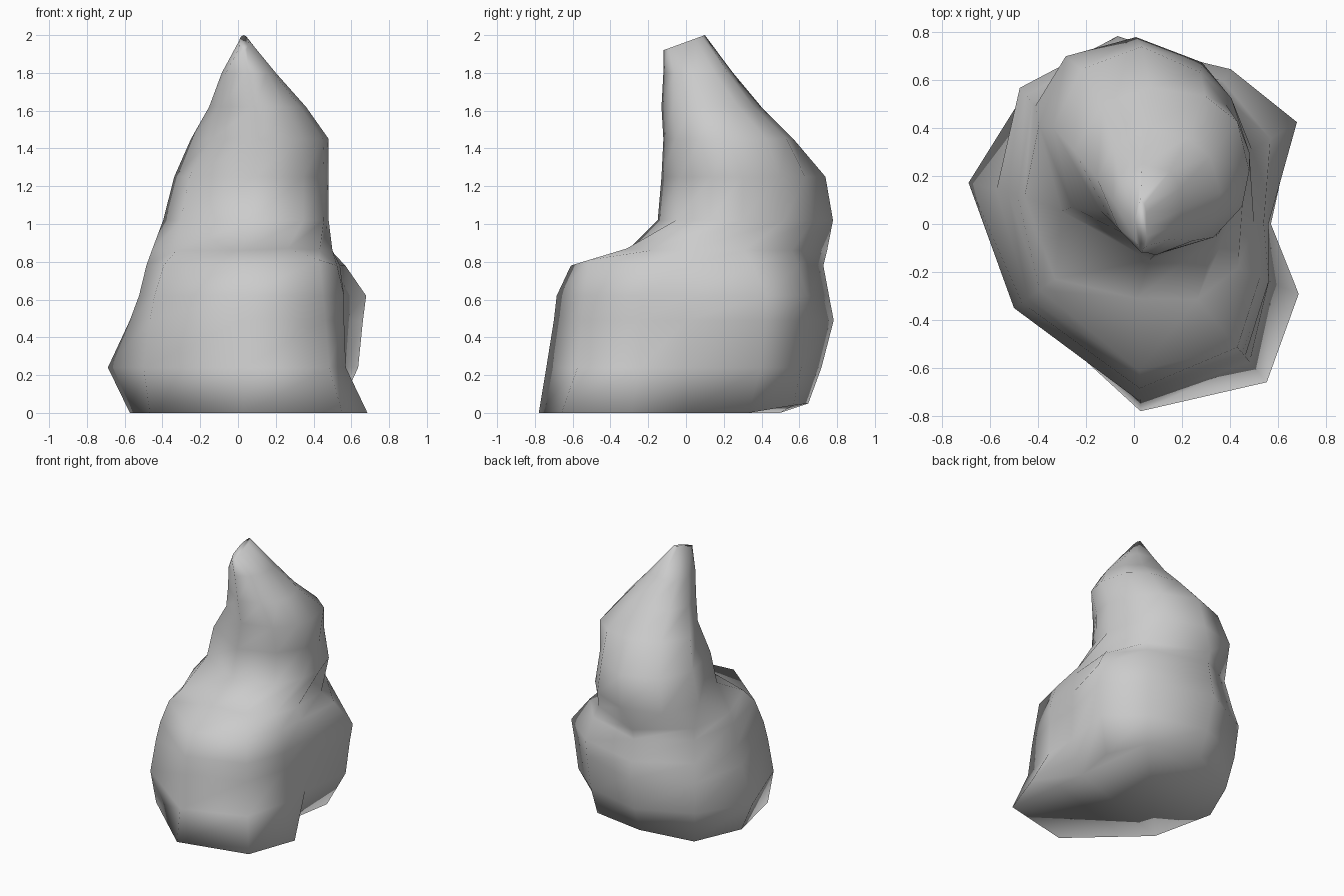
import bpy, bmesh
from math import radians, sin, cos

# Shared directions (degrees) of the ten corners in each cross-section
ANGLES = [radians(a) for a in (0, 32, 58, 95, 130, 166, 215, 272, 310, 337)]

# Cross-sections: height, centre x, centre y, ten radii
SECTIONS = [
    # broad foot and body
    (0.00, 0, 0, (.47, .62, .67, .65, .65, .59, .57, .78, .86, .745)),
    (0.24, 0, 0, (.57, .75, .72, .72, .71, .71, .61, .74, .75, .62)),
    (0.49, 0, 0, (.56, .78, .75, .785, .74, .59, .57, .70, .72, .61)),
    (0.62, 0, 0, (.56, .80, .76, .76, .70, .54, .54, .685, .70, .61)),
    # front ledge
    (0.78, 0, 0, (.54, .67, .70, .73, .66, .50, .48, .61, .67, .57)),
    (0.86, 0, 0, (.50, .58, .66, .75, .64, .47, .40, .31, .41, .47)),
    # leaning spire
    (1.02, .05, .30, (.43, .42, .44, .48, .52, .46, .43, .45, .46, .44)),
    (1.25, .07, .30, (.41, .37, .39, .44, .45, .42, .40, .43, .43, .42)),
    (1.45, .10, .22, (.38, .39, .37, .35, .36, .36, .29, .34, .36, .38)),
    (1.62, .08, .13, (.28, .28, .27, .27, .26, .24, .21, .26, .26, .27)),
    (1.80, .05, .06, (.15, .17, .19, .19, .17, .14, .14, .18, .16, .15)),
]
# Lifted corners (section, corner): rounded back of the foot, raised ledge
LIFT = {(0, 2): .04, (0, 3): .05, (4, 8): .03, (5, 8): .01}

bm = bmesh.new()
rings = [[bm.verts.new((cx + r * cos(a), cy + r * sin(a), z + LIFT.get((k, i), 0)))
          for i, (a, r) in enumerate(zip(ANGLES, radii))]
         for k, (z, cx, cy, radii) in enumerate(SECTIONS)]

# Narrow ridge at the tip, sloping down to the front
rings.append([bm.verts.new((.03 + .025 * cos(a), .11 * sin(a) - .01,
                            1.96 + .04 * sin(a))) for a in ANGLES])

# Skin between cross-sections and close both ends
n = len(ANGLES)
for low, high in zip(rings, rings[1:]):
    for i in range(n):
        j = (i + 1) % n
        bm.faces.new((low[i], low[j], high[j], high[i]))
bm.faces.new(rings[0][::-1])
bm.faces.new(rings[-1])
for f in bm.faces:
    f.smooth = True
bmesh.ops.recalc_face_normals(bm, faces=bm.faces[:])

mesh = bpy.data.meshes.new("rock")
bm.to_mesh(mesh)
bm.free()
rock = bpy.data.objects.new("rock", mesh)
bpy.context.collection.objects.link(rock)
